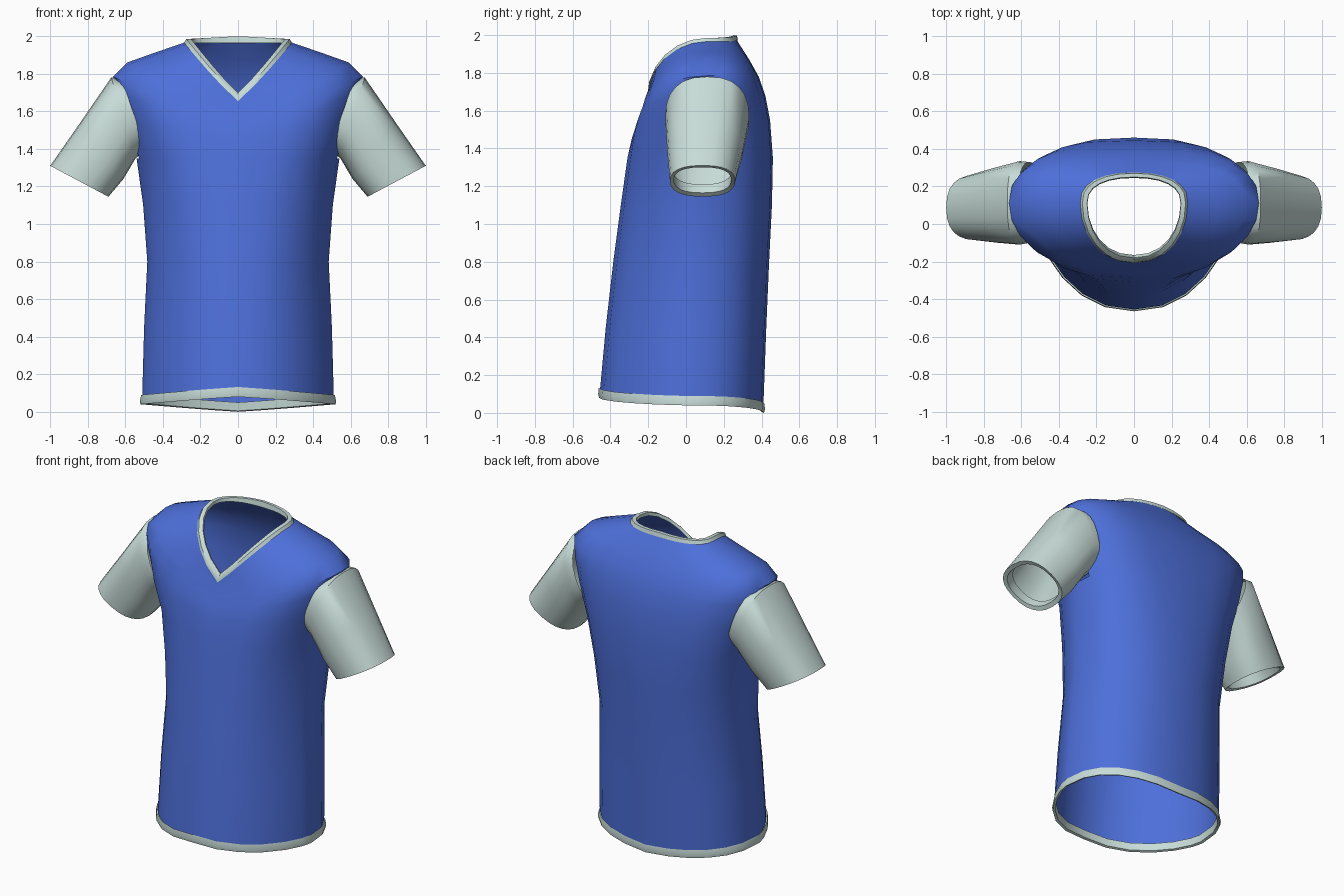
import bpy, bmesh, math
from mathutils import Vector

if "Cube" in bpy.data.objects:
    bpy.data.objects.remove(bpy.data.objects["Cube"])


def make_material(name, rgb):
    mat = bpy.data.materials.new(name)
    mat.use_nodes = True
    mat.diffuse_color = (*rgb, 1)
    mat.node_tree.nodes["Principled BSDF"].inputs["Base Color"].default_value = (*rgb, 1)
    return mat


blue = make_material("royal blue cloth", (0.075, 0.16, 0.70))
pale = make_material("pale grey cloth", (0.58, 0.72, 0.69))
SIDES = 24


def power(value, exponent):
    return math.copysign(abs(value) ** exponent, value)


def body_ring(half, front, mid, back, z_front, z_side, z_back, px=0.9, pf=1.4):
    """Closed cross-section whose height varies from side to front and back."""
    points = []
    for i in range(SIDES):
        a = 2 * math.pi * i / SIDES
        c, s = math.cos(a), math.sin(a)
        depth = (mid - front) * abs(s) ** pf if s < 0 else (back - mid) * s ** 0.8
        z_end = z_front if s < 0 else z_back
        points.append(Vector((half * power(c, px), mid + math.copysign(depth, s),
                              z_side + (z_end - z_side) * (1 - abs(c)))))
    return points


def sleeve_ring(side, top, bottom, y_front, y_back):
    """Tilted oval between an upper and a lower (x, z) point."""
    hi, lo = (Vector((p[0] * side, 0, p[1])) for p in (top, bottom))
    centre, half = (hi + lo) / 2, (hi - lo) / 2
    y_mid, y_half = (y_front + y_back) / 2, (y_back - y_front) / 2
    points = []
    for i in range(SIDES):
        a = 2 * math.pi * i / SIDES
        points.append(centre + half * power(math.cos(a), 0.85)
                      + Vector((0, y_mid + y_half * power(math.sin(a), 0.8), 0)))
    return points


def loft(name, rings, mat, drop=None):
    bm = bmesh.new()
    loops = [[bm.verts.new(p) for p in ring] for ring in rings]
    for low, high in zip(loops, loops[1:]):
        for i in range(SIDES):
            j = (i + 1) % SIDES
            bm.faces.new((low[i], low[j], high[j], high[i]))
    if drop:
        gone = [f for f in bm.faces if drop(f.calc_center_median())]
        bmesh.ops.delete(bm, geom=gone, context="FACES")
    bmesh.ops.recalc_face_normals(bm, faces=bm.faces)
    mesh = bpy.data.meshes.new(name)
    bm.to_mesh(mesh)
    bm.free()
    mesh.materials.append(mat)
    obj = bpy.data.objects.new(name, mesh)
    bpy.context.collection.objects.link(obj)
    bpy.ops.object.select_all(action="DESELECT")
    obj.select_set(True)
    bpy.context.view_layer.objects.active = obj
    bpy.ops.object.shade_smooth_by_angle(angle=math.radians(50))
    return obj


def in_armhole(p):
    return abs(p.x) > 0.55 and 1.44 < p.z < 1.7 and abs(p.y - 0.11) < 0.15


# Torso, from the hem seam up over the shoulders to the neckline
torso = [
    body_ring(0.51, -0.455, 0.0, 0.41, 0.125, 0.085, 0.045),
    body_ring(0.50, -0.425, 0.02, 0.425, 0.45, 0.45, 0.45),
    body_ring(0.483, -0.385, 0.04, 0.44, 0.8, 0.8, 0.8),
    body_ring(0.505, -0.345, 0.07, 0.455, 1.1, 1.1, 1.1, 0.8, 1.3),
    body_ring(0.54, -0.31, 0.1, 0.46, 1.35, 1.35, 1.35, 0.7, 1.2),
    body_ring(0.60, -0.285, 0.11, 0.445, 1.46, 1.55, 1.55, 0.65, 1.0),
    body_ring(0.645, -0.26, 0.11, 0.42, 1.53, 1.70, 1.68, 0.65, 1.0),
    body_ring(0.665, -0.24, 0.11, 0.385, 1.57, 1.785, 1.78, 0.65, 1.0),
    body_ring(0.59, -0.225, 0.11, 0.335, 1.61, 1.86, 1.87, 0.7, 1.0),
    body_ring(0.45, -0.21, 0.11, 0.29, 1.64, 1.91, 1.94, 0.8, 1.0),
    body_ring(0.275, -0.2, 0.11, 0.265, 1.665, 1.97, 1.98, 0.9, 1.0),
]
loft("torso", torso, blue, in_armhole)

# Hem band, folded up inside the bottom edge
loft("hem_band", [
    body_ring(0.515, -0.462, 0.0, 0.415, 0.132, 0.09, 0.05),
    body_ring(0.522, -0.465, 0.0, 0.418, 0.10, 0.06, 0.02),
    body_ring(0.52, -0.46, 0.0, 0.413, 0.08, 0.04, 0.0),
    body_ring(0.505, -0.445, 0.0, 0.40, 0.085, 0.045, 0.005),
    body_ring(0.50, -0.44, 0.0, 0.395, 0.13, 0.09, 0.05),
], pale)

# Collar band around the V neck
loft("collar_band", [
    body_ring(0.287, -0.208, 0.11, 0.275, 1.655, 1.965, 1.972, 0.9, 1.0),
    body_ring(0.275, -0.205, 0.11, 0.27, 1.675, 1.985, 1.998, 0.9, 1.0),
    body_ring(0.25, -0.18, 0.11, 0.25, 1.70, 1.985, 2.0, 0.9, 1.0),
    body_ring(0.248, -0.165, 0.11, 0.245, 1.69, 1.965, 1.965, 0.9, 1.0),
], pale)

# Sleeves with a small turned-in cuff
for side, label in ((1, "left"), (-1, "right")):
    loft(label + "_sleeve", [
        sleeve_ring(side, (0.62, 1.775), (0.49, 1.40), -0.10, 0.33),
        sleeve_ring(side, (0.675, 1.78), (0.545, 1.35), -0.11, 0.335),
        sleeve_ring(side, (0.84, 1.54), (0.61, 1.24), -0.10, 0.30),
        sleeve_ring(side, (1.0, 1.31), (0.69, 1.145), -0.085, 0.26),
        sleeve_ring(side, (0.975, 1.30), (0.71, 1.165), -0.065, 0.24),
        sleeve_ring(side, (0.93, 1.35), (0.68, 1.21), -0.065, 0.24),
    ], pale)
